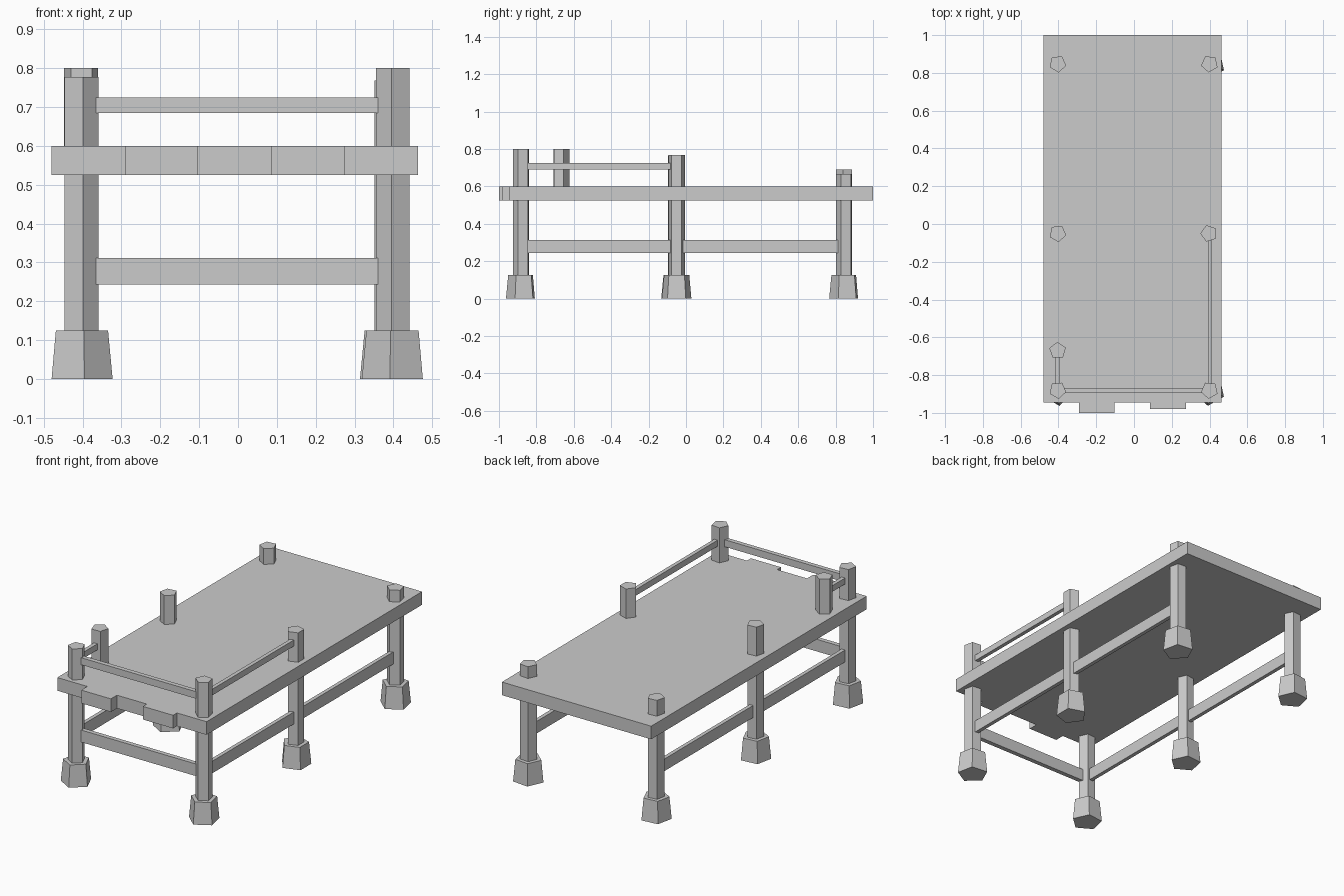
import bpy
import bmesh
from math import cos, sin, radians
from mathutils import Vector

default = bpy.data.objects.get("Cube")
if default:
    bpy.data.objects.remove(default, do_unlink=True)

# One weathered grey for everything
grey = bpy.data.materials.new("weathered_grey")
grey.use_nodes = True
grey.diffuse_color = (0.6, 0.6, 0.6, 1)
grey.node_tree.nodes["Principled BSDF"].inputs["Base Color"].default_value = grey.diffuse_color


def finish(name, bm):
    bmesh.ops.recalc_face_normals(bm, faces=bm.faces)
    mesh = bpy.data.meshes.new(name)
    bm.to_mesh(mesh)
    bm.free()
    mesh.materials.append(grey)
    obj = bpy.data.objects.new(name, mesh)
    bpy.context.collection.objects.link(obj)
    return obj


def pentagon_prism(name, x, y, z0, z1, r0, r1, turn):
    bm = bmesh.new()
    rings = []
    for z, r in ((z0, r0), (z1, r1)):
        angles = [radians(turn + 72 * i) for i in range(5)]
        rings.append([bm.verts.new((x + r * cos(a), y + r * sin(a), z)) for a in angles])
    low, high = rings
    bm.faces.new(low)
    bm.faces.new(high)
    for i in range(5):
        j = (i + 1) % 5
        bm.faces.new((low[i], low[j], high[j], high[i]))
    return finish(name, bm)


def rail(name, start, end, z0, z1, width):
    # Upright rectangular beam between two points on plan
    a, b = Vector(start), Vector(end)
    side = (b - a).orthogonal().normalized() * width / 2
    bm = bmesh.new()
    base = bm.faces.new([bm.verts.new((*p, z0)) for p in (a - side, b - side, b + side, a + side)])
    up = bmesh.ops.extrude_face_region(bm, geom=[base])["geom"]
    bmesh.ops.translate(bm, vec=(0, 0, z1 - z0), verts=[v for v in up if isinstance(v, bmesh.types.BMVert)])
    return finish(name, bm)


# Deck with two planks sticking out at the front
outline = [(-0.48, 1), (-0.48, -0.945), (-0.29, -0.945), (-0.29, -1), (-0.103, -1),
           (-0.103, -0.945), (0.086, -0.945), (0.086, -0.98), (0.276, -0.98),
           (0.276, -0.945), (0.463, -0.945), (0.463, 1)]
bm = bmesh.new()
base = bm.faces.new([bm.verts.new((x, y, 0.525)) for x, y in outline])
top = bmesh.ops.extrude_face_region(bm, geom=[base])["geom"]
bmesh.ops.translate(bm, vec=(0, 0, 0.075), verts=[v for v in top if isinstance(v, bmesh.types.BMVert)])
finish("deck", bm)

# Posts standing on tapered footings
posts = {
    "front_right": (-0.404, -0.88, 0.777, 60),
    "front_left": (0.4, -0.88, 0.8, 48),
    "middle_right": (-0.404, -0.05, 0.765, 60),
    "middle_left": (0.397, -0.05, 0.768, 36),
    "back_right": (-0.404, 0.848, 0.69, 60),
    "back_left": (0.4, 0.848, 0.667, 48),
}
for name, (x, y, height, turn) in posts.items():
    pentagon_prism(name + "_post", x, y, 0.1, height, 0.046, 0.046, turn)
    pentagon_prism(name + "_footing", x, y, 0, 0.125, 0.083, 0.071, turn)

# Short rail post standing on the deck
pentagon_prism("short_rail_post", -0.404, -0.67, 0.59, 0.8, 0.046, 0.046, 20)

# Hand rails
left, right = 0.402, -0.404
rail("front_hand_rail", (right, -0.882), (left, -0.882), 0.685, 0.725, 0.026)
rail("left_hand_rail", (left, -0.88), (left, -0.05), 0.69, 0.725, 0.022)
rail("right_hand_rail", (right, -0.88), (right, -0.67), 0.69, 0.725, 0.022)

# Lower braces between the posts
rail("front_brace", (right, -0.882), (left, -0.882), 0.243, 0.312, 0.026)
for side, x in (("left", left), ("right", right)):
    rail(side + "_front_brace", (x, -0.88), (x, -0.05), 0.245, 0.314, 0.022)
    rail(side + "_back_brace", (x, -0.05), (x, 0.848), 0.245, 0.314, 0.022)
